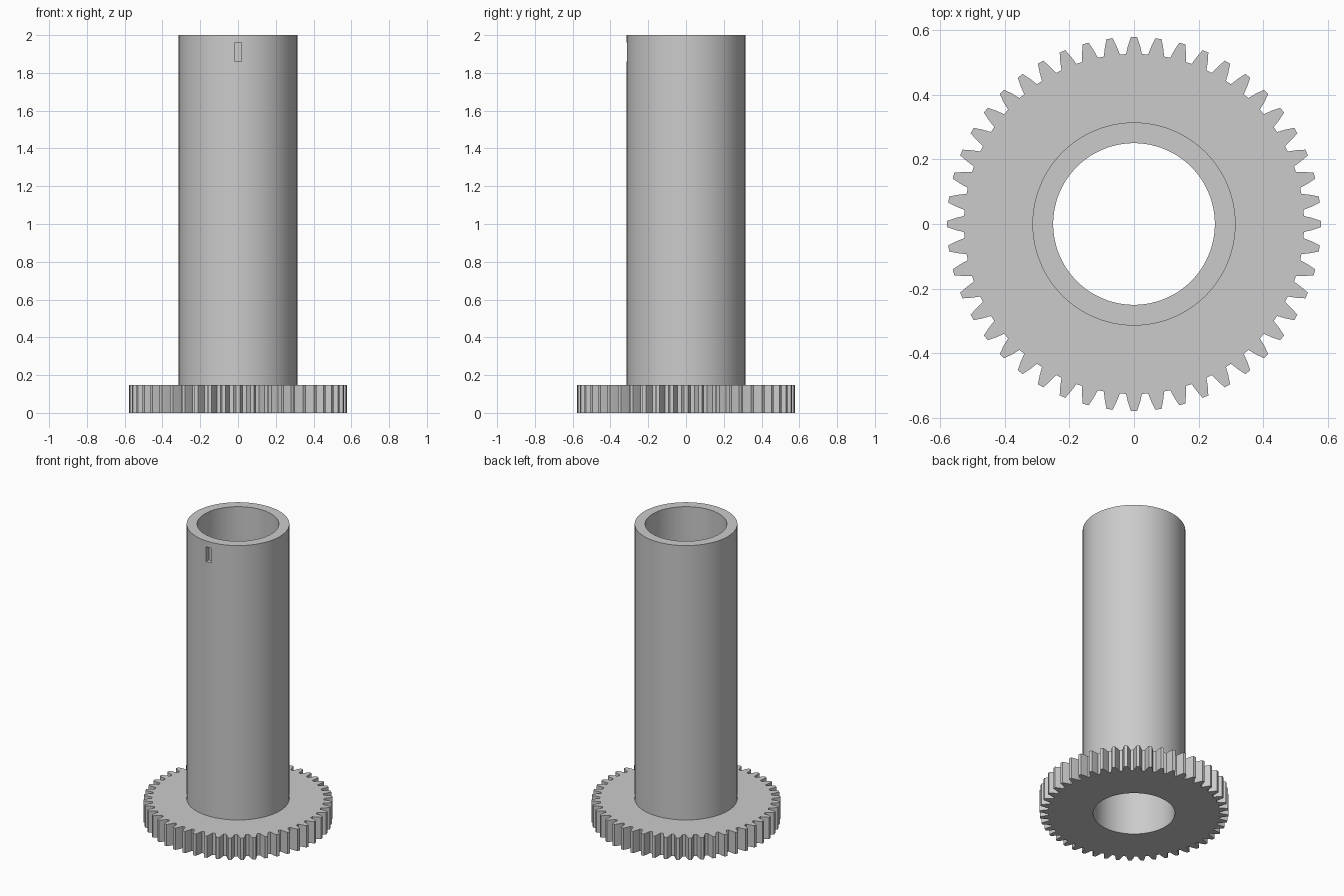
import bpy, bmesh
from math import sin, cos, tau, radians

if "Cube" in bpy.data.objects:
    bpy.data.objects.remove(bpy.data.objects["Cube"], do_unlink=True)

TEETH = 48
GEAR_H, TOP = 0.147, 2.0
SHAFT_R, BORE_R = 0.314, 0.25

grey = bpy.data.materials.new("plain grey")
grey.use_nodes = True
colour = (0.6, 0.6, 0.6, 1)
grey.diffuse_color = colour
grey.node_tree.nodes["Principled BSDF"].inputs["Base Color"].default_value = colour

# One tooth flank: (radius, half width) from root to tip
flank = [(0.526, 0.025), (0.552, 0.0185), (0.578, 0.0095)]
tooth = [(r, -w / r) for r, w in flank] + [(r, w / r) for r, w in reversed(flank)]
pitch = tau / TEETH
gear_outline = [(r, i * pitch + a) for i in range(TEETH) for r, a in tooth]
count = len(gear_outline)


def circle(radius):
    step = tau / count
    return [(radius, (i - 2.5) * step) for i in range(count)]


# Gear and hollow shaft: closed loop of rings, outside up and bore down
rings = [(gear_outline, 0), (gear_outline, GEAR_H),
         (circle(SHAFT_R), GEAR_H), (circle(SHAFT_R), TOP),
         (circle(BORE_R), TOP), (circle(BORE_R), 0)]
bm = bmesh.new()
loops = [[bm.verts.new((r * cos(a), r * sin(a), z)) for r, a in ring] for ring, z in rings]
for lower, upper in zip(loops, loops[1:] + loops[:1]):
    for i in range(count):
        j = (i + 1) % count
        bm.faces.new((lower[i], lower[j], upper[j], upper[i]))
bmesh.ops.recalc_face_normals(bm, faces=bm.faces)
mesh = bpy.data.meshes.new("gear_shaft")
bm.to_mesh(mesh)
bm.free()
mesh.materials.append(grey)
shaft = bpy.data.objects.new("gear_shaft", mesh)
bpy.context.collection.objects.link(shaft)

# Shallow key slot near the top of the front
bpy.ops.mesh.primitive_cube_add(size=1, location=(0, -0.334, 1.91))
cutter = bpy.context.object
cutter.name = "slot_cutter"
cutter.scale = (0.038, 0.1, 0.1)
cutter.data.materials.append(grey)
cutter.hide_render = True
cutter.hide_viewport = False
cutter.display_type = 'WIRE'
bpy.context.view_layer.update()

slot = shaft.modifiers.new("key_slot", 'BOOLEAN')
slot.operation = 'DIFFERENCE'
slot.solver = 'EXACT'
slot.object = cutter
bpy.ops.object.select_all(action='DESELECT')
shaft.select_set(True)
bpy.context.view_layer.objects.active = shaft
bpy.ops.object.modifier_apply(modifier=slot.name)
bpy.data.objects.remove(cutter, do_unlink=True)

# Smooth walls with crisp edges
bpy.ops.object.shade_smooth_by_angle(angle=radians(20))
